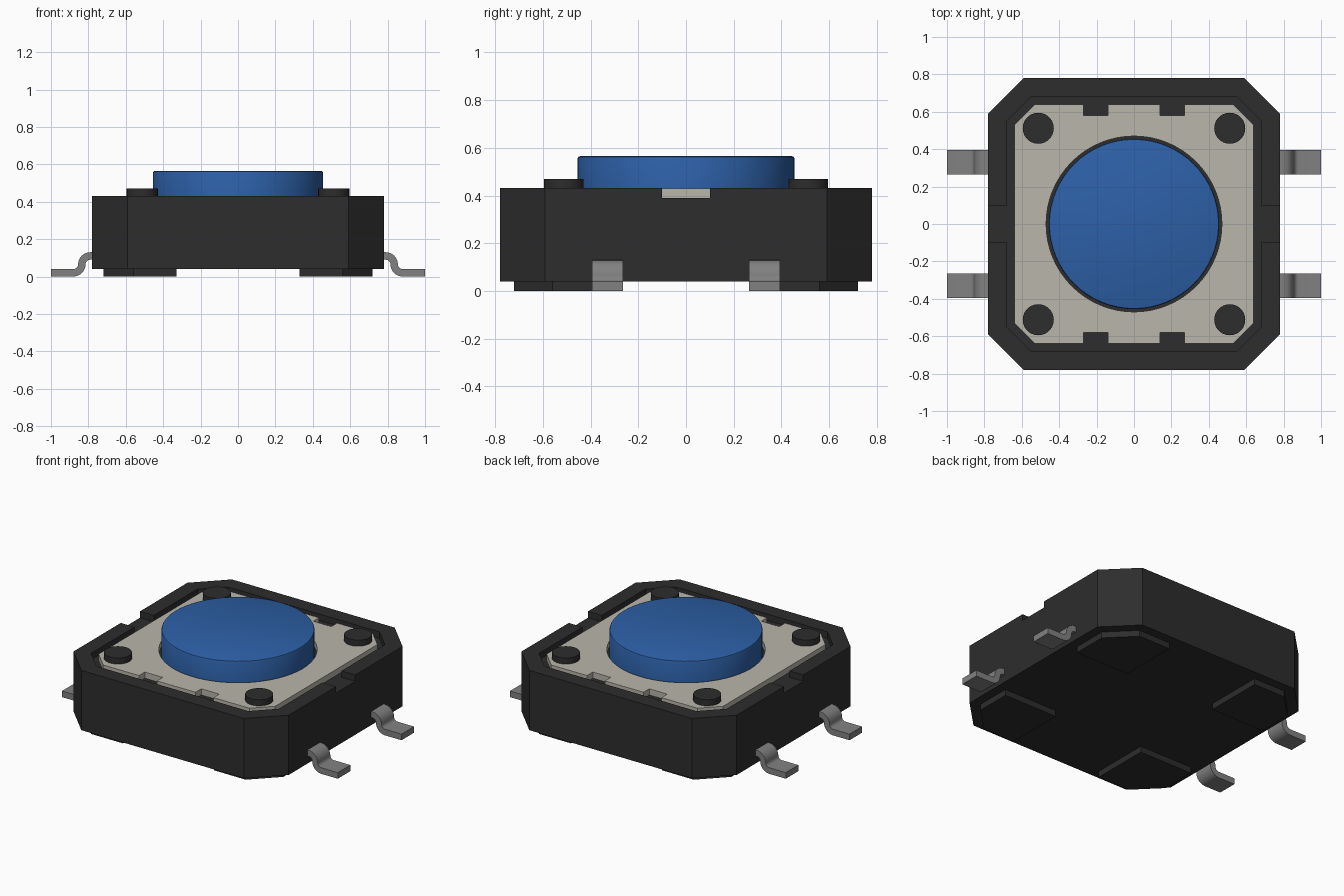
import bpy, bmesh, math
from mathutils import Matrix

if "Cube" in bpy.data.objects:
    bpy.data.objects.remove(bpy.data.objects["Cube"], do_unlink=True)


def material(name, rgb, metallic=0.0):
    m = bpy.data.materials.new(name)
    m.use_nodes = True
    m.diffuse_color = (*rgb, 1)
    bsdf = next(n for n in m.node_tree.nodes if n.type == 'BSDF_PRINCIPLED')
    bsdf.inputs["Base Color"].default_value = (*rgb, 1)
    bsdf.inputs["Roughness"].default_value = 0.6
    return m


BLACK = material("black plastic", (0.026, 0.026, 0.026))
BLUE = material("blue plastic", (0.026, 0.118, 0.39))
PLATE = material("warm grey metal", (0.49, 0.465, 0.41))
LEAD = material("lead grey metal", (0.22, 0.22, 0.22))


def finish(name, bm, mat, smooth=False):
    bmesh.ops.recalc_face_normals(bm, faces=bm.faces)
    mesh = bpy.data.meshes.new(name)
    bm.to_mesh(mesh)
    bm.free()
    ob = bpy.data.objects.new(name, mesh)
    bpy.context.collection.objects.link(ob)
    mesh.materials.append(mat)
    if smooth:
        activate(ob)
        bpy.ops.object.shade_smooth_by_angle(angle=math.radians(35))
    return ob


def activate(ob):
    bpy.ops.object.select_all(action='DESELECT')
    ob.select_set(True)
    bpy.context.view_layer.objects.active = ob


def prism(name, outline, z0, z1, mat):
    """Extrude a flat outline upwards from z0 to z1."""
    bm = bmesh.new()
    face = bm.faces.new([bm.verts.new((x, y, z0)) for x, y in outline])
    top = bmesh.ops.extrude_face_region(bm, geom=[face])["geom"]
    verts = [v for v in top if isinstance(v, bmesh.types.BMVert)]
    bmesh.ops.translate(bm, verts=verts, vec=(0, 0, z1 - z0))
    return finish(name, bm, mat)


def disc(name, x, y, r, z0, z1, mat, segments, bevel=0.0):
    bm = bmesh.new()
    bmesh.ops.create_cone(bm, cap_ends=True, segments=segments, radius1=r, radius2=r,
                          depth=z1 - z0, matrix=Matrix.Translation((x, y, (z0 + z1) / 2)))
    if bevel:
        rim = [e for e in bm.edges if all(v.co.z > z1 - 1e-4 for v in e.verts)]
        bmesh.ops.bevel(bm, geom=rim, offset=bevel, segments=2, profile=0.5, affect='EDGES')
    return finish(name, bm, mat, smooth=True)


def mirrored(quarter):
    """Close an outline from its points in the +x +y quarter, listed from +x to +y."""
    half = quarter + [(-x, y) for x, y in reversed(quarter)]
    return half + [(-x, -y) for x, y in half]


def octagon(half, corner):
    return mirrored([(half, corner), (corner, half)])


def cut(ob, cutter):
    mod = ob.modifiers.new("cut", 'BOOLEAN')
    mod.operation, mod.solver, mod.object = 'DIFFERENCE', 'EXACT', cutter
    activate(ob)
    bpy.ops.object.modifier_apply(modifier=mod.name)
    bpy.data.objects.remove(cutter, do_unlink=True)


FLOOR, RIM = 0.39, 0.432

# Housing with a shallow tray on top and a gap in each side rim
housing = prism("housing", octagon(0.78, 0.59), 0.04, RIM, BLACK)
cut(housing, prism("tray_cutter", octagon(0.68, 0.55), FLOOR, 0.6, BLACK))
gap = [(-0.9, -0.1), (0.9, -0.1), (0.9, 0.1), (-0.9, 0.1)]
cut(housing, prism("gap_cutter", gap, FLOOR, 0.6, BLACK))

# Cover plate with edge notches and a round hole
cover = prism("cover_plate", mirrored([(0.64, 0.53), (0.53, 0.64), (0.27, 0.64),
                                       (0.27, 0.58), (0.14, 0.58), (0.14, 0.64)]),
              FLOOR, RIM - 0.002, PLATE)
cut(cover, disc("hole_cutter", 0, 0, 0.47, 0.3, 0.6, PLATE, 64))

# Push button
disc("button", 0, 0, 0.455, FLOOR, 0.565, BLUE, 64, bevel=0.01)

# Lead centre line: out of the housing, down an S bend, flat on the board
path = [(0.74, 0.11)]
steps = 6
for i in range(steps + 1):
    a = math.radians(90 - 90 * i / steps)
    path.append((0.79 + 0.045 * math.cos(a), 0.065 + 0.045 * math.sin(a)))
for i in range(1, steps + 1):
    a = math.radians(180 + 90 * i / steps)
    path.append((0.88 + 0.045 * math.cos(a), 0.065 + 0.045 * math.sin(a)))
path.append((1.0, 0.02))


def lead(name, sx, sy):
    upper, lower = [], []
    for i, (x, z) in enumerate(path):
        (xa, za), (xb, zb) = path[max(i - 1, 0)], path[min(i + 1, len(path) - 1)]
        if i in (1, len(path) - 2):      # bends start and end level
            za = zb = z
        d = math.hypot(xb - xa, zb - za)
        nx, nz = -(zb - za) / d * 0.02, (xb - xa) / d * 0.02
        upper.append((x + nx, z + nz))
        lower.append((x - nx, z - nz))
    bm = bmesh.new()
    rows = [[[bm.verts.new((sx * x, sy * y, z)) for x, z in line] for line in (upper, lower)]
            for y in (0.265, 0.395)]
    (ua, la), (ub, lb) = rows
    for i in range(len(path) - 1):
        for p, q in ((ua, ub), (la, lb), (ua, la), (ub, lb)):
            bm.faces.new((p[i], p[i + 1], q[i + 1], q[i]))
    for i in (0, -1):
        bm.faces.new((ua[i], ub[i], lb[i], la[i]))
    finish(name, bm, LEAD, smooth=True)


# Parts repeated at the four corners: rivets, feet and leads
foot = [(0.33, 0.33), (0.72, 0.33), (0.72, 0.56), (0.56, 0.72), (0.33, 0.72)]
for sx, side in ((1, "left"), (-1, "right")):
    for sy, end in ((-1, "front"), (1, "back")):
        tag = f"{end}_{side}"
        disc(f"rivet_{tag}", sx * 0.512, sy * 0.512, 0.083, FLOOR, 0.47, BLACK, 32)
        prism(f"foot_{tag}", [(sx * x, sy * y) for x, y in foot], 0.0, 0.04, BLACK)
        lead(f"lead_{tag}", sx, sy)
